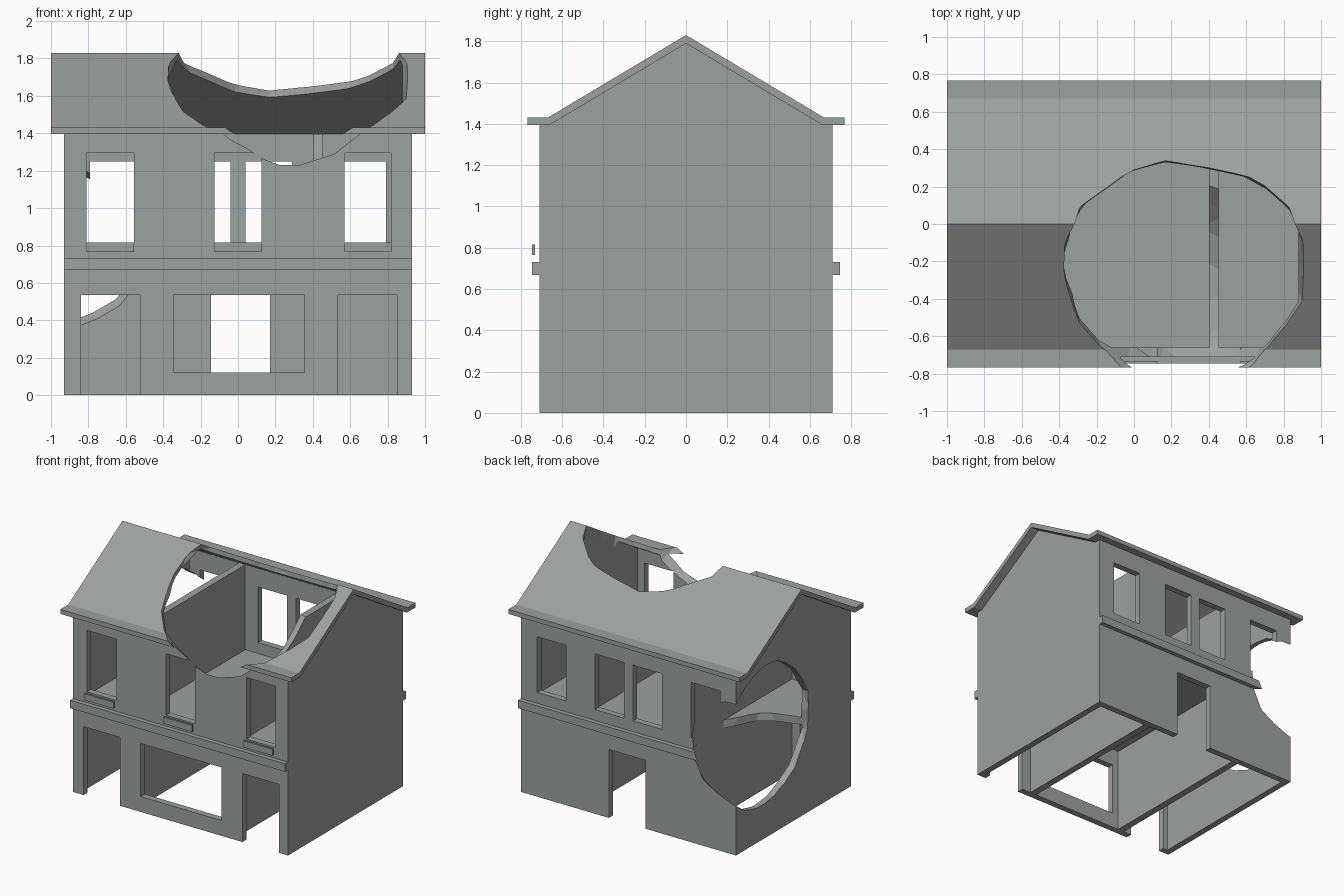
import bpy, bmesh, random
from mathutils import Vector

if "Cube" in bpy.data.objects:
    bpy.data.objects.remove(bpy.data.objects["Cube"])

random.seed(7)
grey = bpy.data.materials.new("stone grey")
grey.diffuse_color = (0.33, 0.36, 0.345, 1)
grey.use_nodes = True
grey.node_tree.nodes["Principled BSDF"].inputs["Base Color"].default_value = grey.diffuse_color


def finish(name, bm):
    bmesh.ops.recalc_face_normals(bm, faces=bm.faces[:])
    me = bpy.data.meshes.new(name)
    bm.to_mesh(me)
    bm.free()
    me.materials.append(grey)
    ob = bpy.data.objects.new(name, me)
    bpy.context.collection.objects.link(ob)
    return ob


def boxes(name, *specs):
    """One mesh of boxes, each given as x0, x1, y0, y1, z0, z1."""
    bm = bmesh.new()
    for x0, x1, y0, y1, z0, z1 in specs:
        vs = bmesh.ops.create_cube(bm, size=1)["verts"]
        for v in vs:
            v.co = Vector((x1 if v.co.x > 0 else x0,
                           y1 if v.co.y > 0 else y0,
                           z1 if v.co.z > 0 else z0))
    return finish(name, bm)


def prism(name, profile, half):
    """Extrude a (y, z) profile along x from -half to half."""
    bm = bmesh.new()
    f = bm.faces.new([bm.verts.new((-half, y, z)) for y, z in profile])
    ext = bmesh.ops.extrude_face_region(bm, geom=[f])["geom"]
    for v in ext:
        if isinstance(v, bmesh.types.BMVert):
            v.co.x = half
    return finish(name, bm)


def blast(name, centre, radius):
    """Rough ball used to break a jagged hole."""
    bm = bmesh.new()
    bmesh.ops.create_icosphere(bm, subdivisions=3, radius=radius)
    for v in bm.verts:
        v.co = v.co * random.uniform(0.965, 1.045) + Vector(centre)
    return finish(name, bm)


def cut(ob, *cutters):
    for c in cutters:
        m = ob.modifiers.new("cut", 'BOOLEAN')
        m.operation = 'DIFFERENCE'
        m.solver = 'EXACT'
        m.object = c
    bpy.context.view_layer.update()
    dg = bpy.context.evaluated_depsgraph_get()
    me = bpy.data.meshes.new_from_object(ob.evaluated_get(dg))
    ob.modifiers.clear()
    ob.data = me
    me.materials.clear()
    me.materials.append(grey)


# Helpers: the two blasts, the room space and the openings
roof_blast = blast("roof_blast_cutter", (0.27, -0.31, 1.78), 0.665)
corner_blast = blast("corner_blast_cutter", (-0.95, 0.35, 0.80), 0.535)
room = boxes("room_cutter", (-0.88, 0.88, -0.66, 0.66, -0.1, 2.2))
F, B = (-0.8, -0.6), (0.6, 0.8)
front_windows = [(-0.81, -0.555), (-0.125, 0.125), (0.57, 0.82)]
back_windows = [(-0.79, -0.54), (-0.29, -0.04), (0.04, 0.29), (0.54, 0.79)]
openings = boxes(
    "openings_cutter",
    *[(a, b, *F, 0.815, 1.295) for a, b in front_windows],
    *[(a, b, *B, 0.815, 1.25) for a, b in back_windows],
    (-0.84, -0.525, *F, -0.1, 0.535),      # front doors
    (0.535, 0.85, *F, -0.1, 0.535),
    (-0.345, 0.355, *F, 0.12, 0.535),      # wide ground floor window
    (-0.145, 0.17, *B, -0.1, 0.535))       # back door

# Outer walls with gables
walls = prism("outer_walls", [(-0.71, 0), (0.71, 0), (0.71, 1.395), (0.66, 1.395),
                              (0, 1.79), (-0.66, 1.395), (-0.71, 1.395)], 0.93)
cut(walls, room, openings, roof_blast, corner_blast)

# Roof with flat eaves
half = [(0.66, 1.395), (0.767, 1.395), (0.767, 1.43), (0.67, 1.43)]
roof = prism("roof", [(0, 1.79)] + half + [(0, 1.83)]
             + [(-y, z) for y, z in reversed(half)], 1.0)
cut(roof, roof_blast)

# Upper floor slab
slab = boxes("upper_floor", (-0.88, 0.88, -0.66, 0.66, 0.67, 0.73))
cut(slab, corner_blast)

# Inner partition walls
boxes("left_partition", (-0.455, -0.40, -0.66, 0.66, 0, 1.395))
right_partition = boxes("right_partition", (0.40, 0.455, -0.66, 0.66, 0, 1.395))
cut(right_partition, roof_blast)

# Belt courses front and back
boxes("front_belt", (-0.93, 0.93, -0.745, -0.71, 0.668, 0.73))
back_belt = boxes("back_belt", (-0.93, 0.93, 0.71, 0.745, 0.668, 0.73))
cut(back_belt, corner_blast)

# Front window sills
for i, (a, b) in enumerate(front_windows):
    boxes("window_sill_%d" % (i + 1), (a, b, -0.747, -0.732, 0.765, 0.815))

# Remove the helpers
for c in (roof_blast, corner_blast, room, openings):
    bpy.data.objects.remove(c, do_unlink=True)
